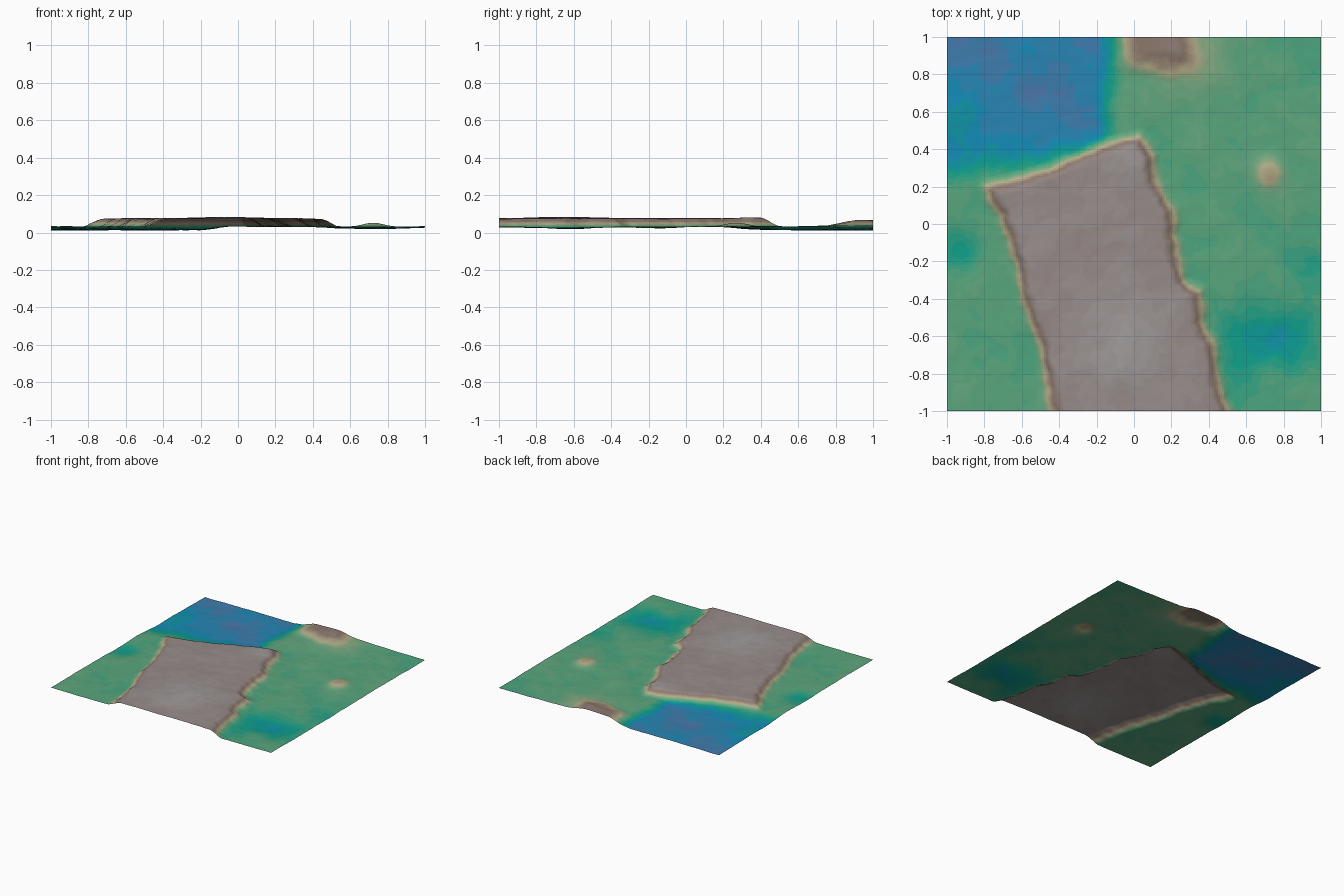
import bpy, bmesh
from math import exp
from mathutils import Vector, noise

if "Cube" in bpy.data.objects:
    bpy.data.objects.remove(bpy.data.objects["Cube"])

N = 200

# Outline of the raised plateau (runs off the front edge)
OUTLINE = [Vector(p) for p in [
    (-0.79, 0.20), (-0.60, 0.25), (-0.40, 0.32), (-0.20, 0.41), (0.03, 0.47),
    (0.10, 0.36), (0.12, 0.22), (0.20, 0.08), (0.23, -0.15), (0.27, -0.30),
    (0.35, -0.36), (0.36, -0.52), (0.42, -0.65), (0.46, -0.85), (0.56, -1.20),
    (-0.38, -1.20), (-0.44, -0.95), (-0.50, -0.65), (-0.58, -0.42),
    (-0.63, -0.20), (-0.71, 0.02)]]

# Soft mounds and hollows: x, y, radius x, radius y, height
BLOBS = [
    (0.72, 0.27, 0.075, 0.085, 0.021), (0.30, 0.85, 0.26, 0.20, 0.009),
    (0.75, -0.62, 0.24, 0.19, -0.013), (-0.45, 0.68, 0.25, 0.20, -0.003),
    (-0.90, 0.95, 0.25, 0.15, -0.005), (-0.93, -0.15, 0.12, 0.12, -0.007),
    (-0.93, 0.58, 0.14, 0.13, 0.006), (0.95, -0.25, 0.12, 0.12, -0.006),
    (0.55, -0.85, 0.10, 0.15, -0.005)]

# Height colour ramp: height, red, green, blue (display values)
RAMP = [(0.004, 88, 105, 165), (0.011, 70, 122, 172), (0.016, 20, 140, 185),
        (0.022, 10, 160, 140), (0.030, 84, 166, 125), (0.037, 112, 170, 130),
        (0.046, 182, 176, 138), (0.053, 170, 155, 130), (0.062, 138, 118, 106),
        (0.074, 150, 138, 136), (0.083, 162, 157, 157), (0.092, 180, 182, 184)]


def step(a, b, t):
    t = max(0.0, min(1.0, (t - a) / (b - a)))
    return t * t * (3 - 2 * t)


def fbm(x, y, scale, octaves=3):
    return noise.fractal(Vector((x * scale + 3.1, y * scale + 7.7, 0.5)), 0.9, 2.0, octaves)


def inside_distance(p):
    """Distance to the plateau outline, positive inside."""
    best, inside = 9.0, False
    for i, b in enumerate(OUTLINE):
        a = OUTLINE[i - 1]
        d = b - a
        t = max(0.0, min(1.0, (p - a).dot(d) / d.dot(d)))
        best = min(best, (p - a - d * t).length)
        if (a.y > p.y) != (b.y > p.y) and p.x < a.x + d.x * (p.y - a.y) / d.y:
            inside = not inside
    return best if inside else -best


def height(x, y):
    # lowland with lake basin and hills
    low = 0.031 + 0.0035 * fbm(x, y, 5)
    edge = 0.03 * fbm(x, y, 6)
    low -= 0.016 * step(-0.04, -0.22, x + edge) * step(0.30, 0.55, y - 0.15 * x + edge)
    for cx, cy, rx, ry, h in BLOBS:
        low += h * exp(-((x - cx) / rx) ** 2 - ((y - cy) / ry) ** 2)
    low += 0.029 * step(-0.12, 0.02, x) * step(0.40, 0.20, x) * step(0.76, 0.93, y + edge)
    # plateau top
    top = 0.075 + 0.003 * fbm(x, y, 6)
    top += 0.008 * exp(-((x + 0.05) / 0.22) ** 2 - ((y + 0.62) / 0.25) ** 2)
    top += 0.005 * exp(-((x + 0.02) / 0.10) ** 2 - ((y - 0.33) / 0.10) ** 2)
    d = inside_distance(Vector((x, y))) + 0.015 * fbm(x, y, 9)
    k = step(-0.05, 0.065, d)
    return max(0.003, low + (top - low) * k)


def linear(c):
    c /= 255
    return c / 12.92 if c < 0.04045 else ((c + 0.055) / 1.055) ** 2.4


def ramp(z):
    for a, b in zip(RAMP, RAMP[1:]):
        if z <= b[0]:
            t = max(0.0, (z - a[0]) / (b[0] - a[0]))
            return [linear(a[i] + (b[i] - a[i]) * t) for i in (1, 2, 3)]
    return [linear(c) for c in RAMP[-1][1:]]


# Terrain sheet
bm = bmesh.new()
bmesh.ops.create_grid(bm, x_segments=N, y_segments=N, size=1.0)
for v in bm.verts:
    v.co.z = height(v.co.x, v.co.y)

# Elevation colour bands
BANDS, ZMAX = 44, 0.095
for f in bm.faces:
    f.smooth = True
    z = f.calc_center_median().z
    f.material_index = max(0, min(BANDS - 1, int(z / ZMAX * BANDS)))
mesh = bpy.data.meshes.new("terrain")
for i in range(BANDS):
    m = bpy.data.materials.new("elevation_%02d" % i)
    m.diffuse_color = (*ramp((i + 0.5) * ZMAX / BANDS), 1)
    m.use_nodes = True
    m.node_tree.nodes["Principled BSDF"].inputs["Base Color"].default_value = m.diffuse_color
    mesh.materials.append(m)
bm.to_mesh(mesh)
bm.free()
bpy.context.collection.objects.link(bpy.data.objects.new("terrain", mesh))
